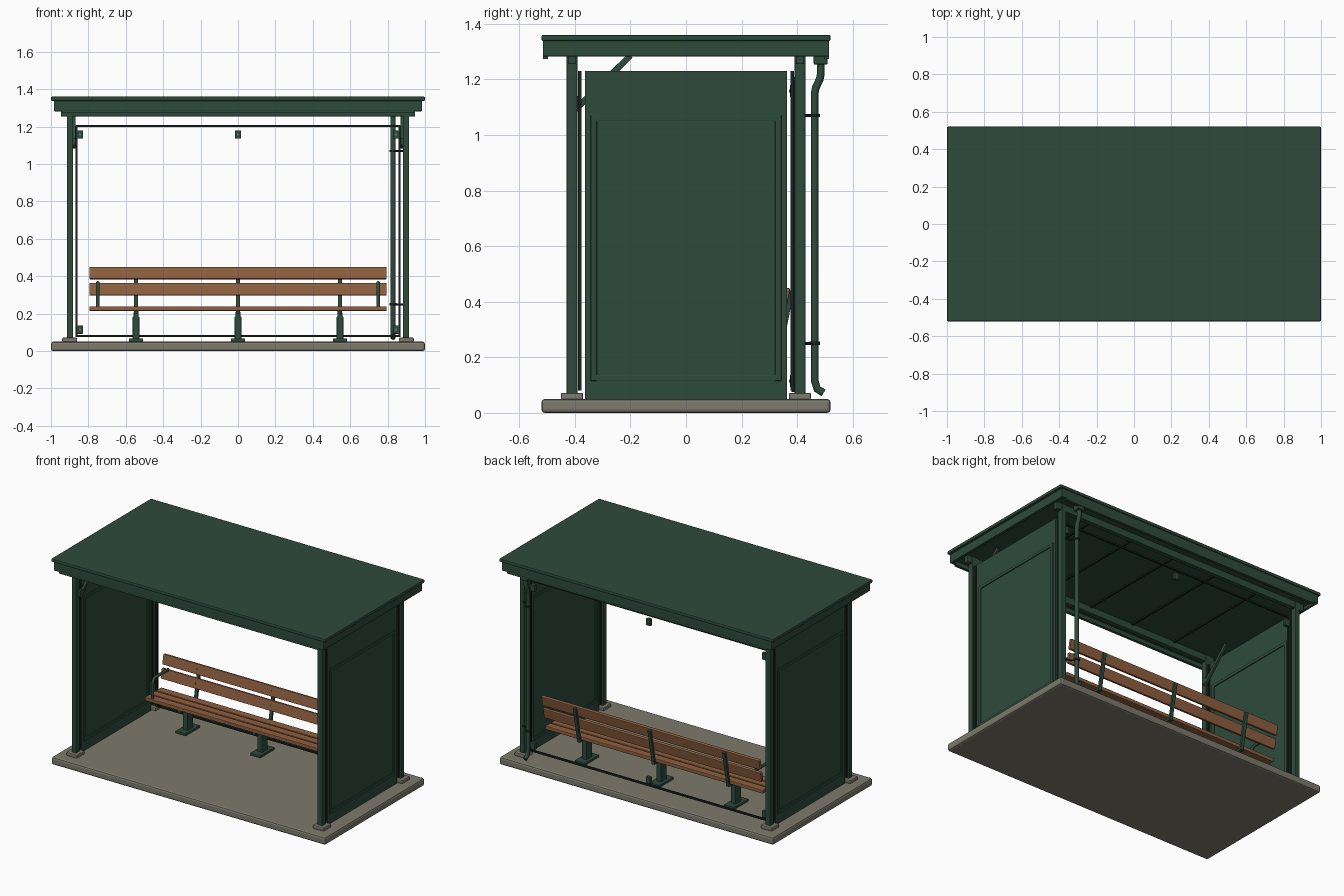
import bpy
import math
from mathutils import Vector

if "Cube" in bpy.data.objects:
    bpy.data.objects.remove(bpy.data.objects["Cube"], do_unlink=True)


def material(name, r, g, b):
    m = bpy.data.materials.new(name)
    m.use_nodes = True
    m.diffuse_color = (r, g, b, 1)
    bsdf = next(n for n in m.node_tree.nodes if n.type == 'BSDF_PRINCIPLED')
    bsdf.inputs["Base Color"].default_value = (r, g, b, 1)
    return m


GREEN = material("shelter green", 0.027, 0.07, 0.046)
DARK = material("dark frame", 0.009, 0.017, 0.014)
WOOD = material("bench wood", 0.27, 0.115, 0.05)
STONE = material("concrete", 0.205, 0.195, 0.15)
STEEL = material("bolt steel", 0.16, 0.16, 0.13)


def box(name, center, size, mat, bevel=0.0, tilt=0.0):
    """Box at a centre, optionally bevelled and tilted about x."""
    bpy.ops.mesh.primitive_cube_add(size=1, location=center)
    ob = bpy.context.object
    ob.name = name
    ob.scale = size
    bpy.ops.object.transform_apply(location=False, rotation=False, scale=True)
    ob.rotation_euler.x = tilt
    ob.data.materials.append(mat)
    if bevel:
        mod = ob.modifiers.new("edge", 'BEVEL')
        mod.width = bevel
        mod.segments = 2
    return ob


def span(name, x, y, z, mat, bevel=0.0):
    """Box given by its (low, high) range on each axis."""
    lo, hi = Vector((x[0], y[0], z[0])), Vector((x[1], y[1], z[1]))
    return box(name, (lo + hi) / 2, hi - lo, mat, bevel)


def tube(name, points, radius, mat):
    cu = bpy.data.curves.new(name, 'CURVE')
    cu.dimensions = '3D'
    cu.bevel_depth = radius
    cu.bevel_resolution = 2
    cu.use_fill_caps = True
    sp = cu.splines.new('POLY')
    sp.points.add(len(points) - 1)
    for p, co in zip(sp.points, points):
        p.co = (*co, 1)
    ob = bpy.data.objects.new(name, cu)
    bpy.context.collection.objects.link(ob)
    cu.materials.append(mat)
    return ob


def cylinder(name, center, radius, depth, mat, axis='Z'):
    rot = (math.pi / 2, 0, 0) if axis == 'Y' else (0, 0, 0)
    bpy.ops.mesh.primitive_cylinder_add(vertices=16, radius=radius, depth=depth,
                                        location=center, rotation=rot)
    ob = bpy.context.object
    ob.name = name
    ob.data.materials.append(mat)
    bpy.ops.object.shade_smooth_by_angle()
    return ob


# Base slab
span("base_slab", (-1, 1), (-0.52, 0.52), (0, 0.05), STONE, 0.012)

# Roof: deck, fascia ring, soffit with ribs, header beams and drip lips
span("roof_deck", (-1, 1), (-0.52, 0.52), (1.338, 1.36), GREEN, 0.006)
span("roof_soffit", (-0.97, 0.97), (-0.5, 0.5), (1.30, 1.339), GREEN)
for s in (-1, 1):
    box("fascia_long", (0, s * 0.505, 1.311), (1.97, 0.02, 0.058), GREEN, 0.004)
    box("fascia_end", (s * 0.975, 0, 1.311), (0.02, 1.02, 0.058), GREEN, 0.004)
    box("header_beam", (0, s * 0.41, 1.278), (1.895, 0.03, 0.046), GREEN, 0.003)
    box("drip_lip", (0, s * 0.505, 1.279), (1.895, 0.018, 0.012), GREEN)
for i in range(-2, 3):
    box("soffit_rib", (i * 0.32, 0, 1.297), (0.012, 0.8, 0.012), DARK)

# Posts, feet, side panels and braces, mirrored left and right
for s in (-1, 1):
    for t in (-1, 1):
        box("post", (s * 0.898, t * 0.41, 0.675), (0.034, 0.038, 1.25), GREEN, 0.003)
        box("post_foot", (s * 0.9, t * 0.41, 0.06), (0.08, 0.08, 0.024), STONE, 0.006)
        box("panel_edge_bar", (s * 0.898, t * 0.382, 0.655), (0.02, 0.012, 1.15), DARK)
    box("side_panel", (s * 0.898, 0, 0.64), (0.018, 0.725, 1.18), GREEN)
    # Raised moulding on both faces of the panel
    for face in (-1, 1):
        x = s * 0.898 + face * 0.011
        for t in (-1, 1):
            box("moulding_upright", (x, t * 0.332, 0.593), (0.008, 0.022, 0.955), GREEN, 0.002)
            box("moulding_rail", (x, 0, 0.593 + t * 0.467), (0.008, 0.685, 0.02), GREEN, 0.002)
    a, b = Vector((s * 0.877, -0.4, 1.09)), Vector((s * 0.877, -0.2, 1.285))
    d = b - a
    box("roof_brace", (a + b) / 2, (0.016, d.length, 0.022), GREEN, 0.002,
        math.atan2(d.z, d.y))
    box("brace_plate", (s * 0.877, -0.395, 1.12), (0.02, 0.03, 0.04), GREEN, 0.002)

# Rear frame with clamps
for z in (0.08, 1.203):
    box("rear_frame_rail", (0, 0.385, z), (1.73, 0.012, 0.011), DARK)
for s in (-1, 1):
    box("rear_frame_upright", (s * 0.863, 0.385, 0.641), (0.009, 0.012, 1.13), DARK)
for x in (-0.845, 0, 0.845):
    for z in (0.115, 1.158):
        box("frame_clamp", (x, 0.385, z), (0.032, 0.022, 0.045), GREEN, 0.003)
        cylinder("clamp_bolt", (x, 0.373, z), 0.006, 0.006, STEEL, 'Y')

# Bench seat slats
for i in range(3):
    box("seat_slat", (0, 0.188 + i * 0.06, 0.227), (1.59, 0.052, 0.024), WOOD, 0.004)

# Bench back slats on a leaning line
LEAN = -math.radians(11)


def back_y(z):
    return 0.37 + (z - 0.385) * math.tan(-LEAN)


for z in (0.33, 0.417):
    box("back_slat", (0, back_y(z) - 0.0175, z), (1.59, 0.02, 0.066), WOOD, 0.004, LEAN)

# Bench pedestals and back supports
for x in (-0.545, 0, 0.545):
    box("pedestal_plate", (x, 0.255, 0.059), (0.075, 0.15, 0.016), GREEN, 0.003)
    box("pedestal_leg", (x, 0.255, 0.12), (0.036, 0.06, 0.13), GREEN, 0.004)
    box("pedestal_neck", (x, 0.255, 0.19), (0.026, 0.045, 0.04), GREEN, 0.004)
    box("seat_bearer", (x, 0.255, 0.208), (0.024, 0.18, 0.016), GREEN, 0.002)
    box("back_support", (x, back_y(0.323), 0.323), (0.022, 0.015, 0.235), GREEN, 0.002, LEAN)
    for z in (0.33, 0.417):
        cylinder("slat_bolt", (x, back_y(z) - 0.028, z), 0.006, 0.004, STEEL, 'Y')

# Armrests
for s in (-1, 1):
    arc = [(s * 0.75, 0.215 - 0.035 * math.cos(a), 0.33 + 0.035 * math.sin(a))
           for a in (math.radians(15 * k) for k in range(7))]
    tube("armrest", [(s * 0.75, 0.18, 0.225)] + arc + [(s * 0.75, 0.345, 0.365)], 0.01, GREEN)

# Downpipe with hopper, clamps and outlet
PX = 0.829
tube("downpipe", [(PX, 0.495, 0.072), (PX, 0.472, 0.086), (PX, 0.463, 0.115),
                  (PX, 0.463, 1.15), (PX, 0.467, 1.17), (PX, 0.481, 1.2),
                  (PX, 0.485, 1.22), (PX, 0.485, 1.26)], 0.014, GREEN)
box("downpipe_hopper", (PX, 0.484, 1.27), (0.05, 0.05, 0.034), GREEN, 0.005)
for z in (0.25, 1.07):
    cylinder("pipe_clamp", (PX, 0.463, z), 0.019, 0.012, DARK)
    tube("pipe_bracket", [(PX, 0.463, z), (PX + 0.02, 0.435, z), (0.895, 0.425, z)], 0.005, DARK)
